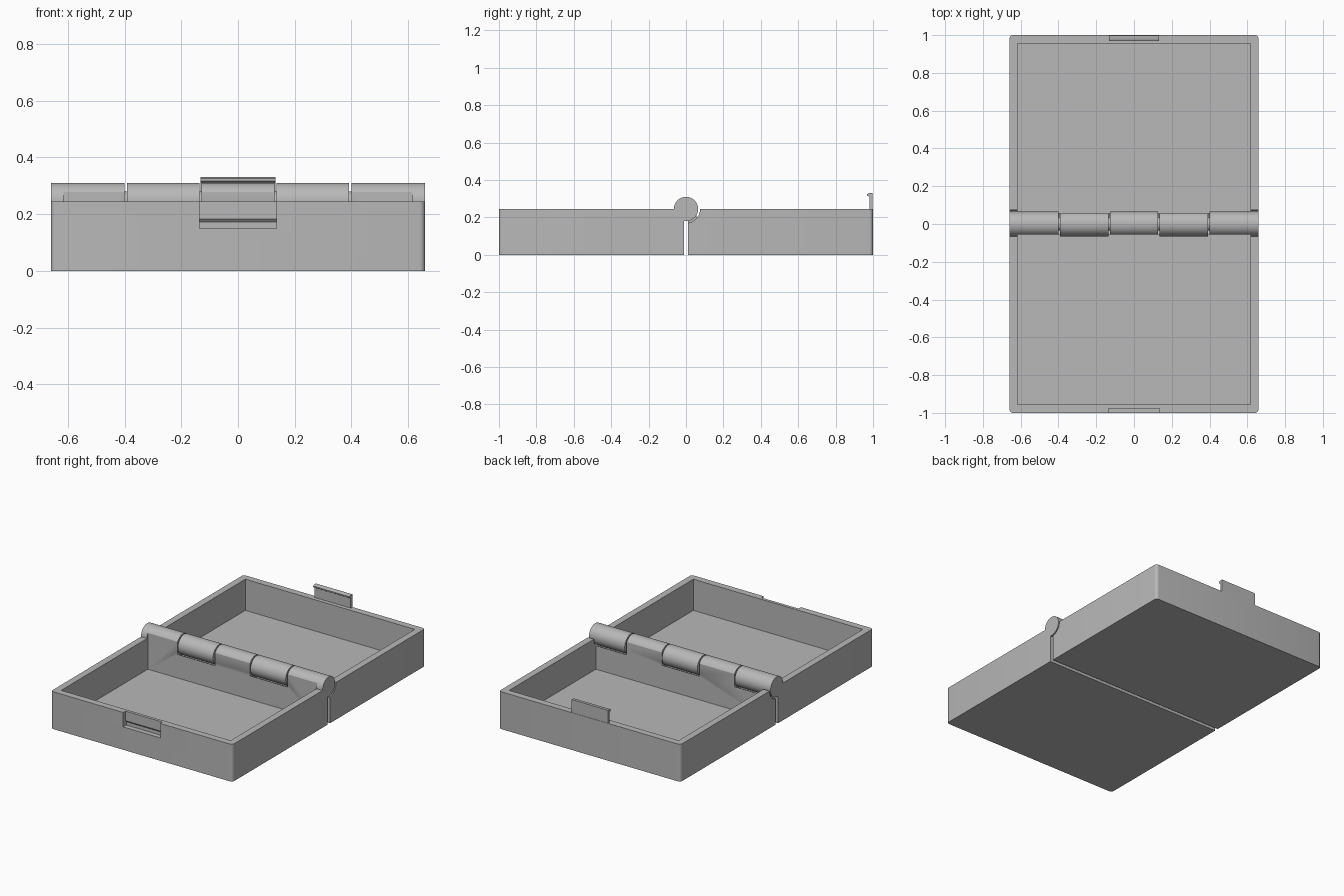
import bpy, bmesh, math
from mathutils import Matrix

if "Cube" in bpy.data.objects:
    bpy.data.objects.remove(bpy.data.objects["Cube"])

HALF_W, HEIGHT, WALL, GAP = 0.66, 0.245, 0.044, 0.012
PIN_R, CLEAR_R = 0.065, 0.075
STEP, SLIT = 2 * HALF_W / 5, 0.004

grey = bpy.data.materials.new("plain grey")
grey.use_nodes = True
grey.diffuse_color = (0.48, 0.48, 0.48, 1)
grey.node_tree.nodes["Principled BSDF"].inputs["Base Color"].default_value = (0.48, 0.48, 0.48, 1)


def finish(name, bm):
    bmesh.ops.recalc_face_normals(bm, faces=bm.faces)
    mesh = bpy.data.meshes.new(name)
    bm.to_mesh(mesh)
    bm.free()
    mesh.materials.append(grey)
    ob = bpy.data.objects.new(name, mesh)
    bpy.context.collection.objects.link(ob)
    return ob


def box(name, lo, hi, round_side=0):
    """Box between two corners; round_side rounds the upright edges at that y end."""
    bm = bmesh.new()
    bmesh.ops.create_cube(bm, size=1)
    for v in bm.verts:
        v.co = [(a + b) / 2 + c * (b - a) for a, b, c in zip(lo, hi, v.co)]
    if round_side:
        edges = [e for e in bm.edges
                 if all(v.co.y * round_side > 0.9 for v in e.verts)
                 and abs(e.verts[0].co.z - e.verts[1].co.z) > 0.1]
        bmesh.ops.bevel(bm, geom=edges, offset=0.02, segments=5, profile=0.5, affect='EDGES')
    return finish(name, bm)


def rod(name, x0, x1, radius):
    """Cylinder along the hinge axis."""
    bm = bmesh.new()
    place = Matrix.Translation(((x0 + x1) / 2, 0, HEIGHT)) @ Matrix.Rotation(math.pi / 2, 4, 'Y')
    bmesh.ops.create_cone(bm, cap_ends=True, segments=64, radius1=radius, radius2=radius,
                          depth=x1 - x0, matrix=place)
    return finish(name, bm)


def extrude_x(name, profile, half):
    """Extrude a (y, z) outline symmetrically along x."""
    bm = bmesh.new()
    face = bm.faces.new([bm.verts.new((-half, y, z)) for y, z in profile])
    new = bmesh.ops.extrude_face_region(bm, geom=[face])["geom"]
    bmesh.ops.translate(bm, vec=(2 * half, 0, 0),
                        verts=[g for g in new if isinstance(g, bmesh.types.BMVert)])
    return finish(name, bm)


def combine(ob, tool, operation):
    mod = ob.modifiers.new("combine", 'BOOLEAN')
    mod.operation, mod.object, mod.solver = operation, tool, 'EXACT'
    tool.hide_render = True
    bpy.context.view_layer.objects.active = ob
    bpy.ops.object.modifier_apply(modifier=mod.name)
    bpy.data.objects.remove(tool)


def tray(name, side, own):
    """Open tray with its own hinge knuckles and clearance for the other tray's."""
    y0, y1 = sorted((side * GAP, side))
    ob = box(name, (-HALF_W, y0, 0), (HALF_W, y1, HEIGHT), side)
    spans = [(-HALF_W + i * STEP, -HALF_W + (i + 1) * STEP) for i in range(5)]
    for i, (a, b) in enumerate(spans):
        if i not in own:
            left = 0.05 if i == 0 else SLIT
            right = 0.05 if i == 4 else SLIT
            combine(ob, rod("clearance", a - left, b + right, CLEAR_R), 'DIFFERENCE')
    for i, (a, b) in enumerate(spans):
        if i in own:
            knuckle = rod("knuckle", a if i == 0 else a + SLIT, b if i == 4 else b - SLIT, PIN_R)
            combine(ob, knuckle, 'UNION')
    c0, c1 = sorted((side * (GAP + WALL), side * (1 - WALL)))
    inner = HALF_W - WALL
    combine(ob, box("cavity", (-inner, c0, 0.04), (inner, c1, 0.6)), 'DIFFERENCE')
    return ob


front_tray = tray("front_tray", -1, (0, 2, 4))
back_tray = tray("back_tray", 1, (1, 3))

# Catch recess with a deeper groove in the front wall
recess = [(-1.05, 0.15), (-0.967, 0.15), (-0.967, 0.172), (-0.976, 0.182),
          (-0.976, 0.3), (-1.05, 0.3)]
combine(front_tray, extrude_x("recess", recess, 0.135), 'DIFFERENCE')

# Latch tab with a small hook on the back wall
tab = [(0.998, 0.2), (0.998, 0.33), (0.978, 0.33), (0.969, 0.325), (0.969, 0.317),
       (0.982, 0.309), (0.982, 0.2)]
latch_tab = extrude_x("latch_tab", tab, 0.132)

# Pin joining the knuckles
hinge_pin = rod("hinge_pin", -HALF_W + 0.05, HALF_W - 0.05, 0.035)

for ob in (front_tray, back_tray, latch_tab, hinge_pin):
    bpy.ops.object.select_all(action='DESELECT')
    ob.select_set(True)
    bpy.context.view_layer.objects.active = ob
    bpy.ops.object.shade_smooth_by_angle(angle=math.radians(30))
